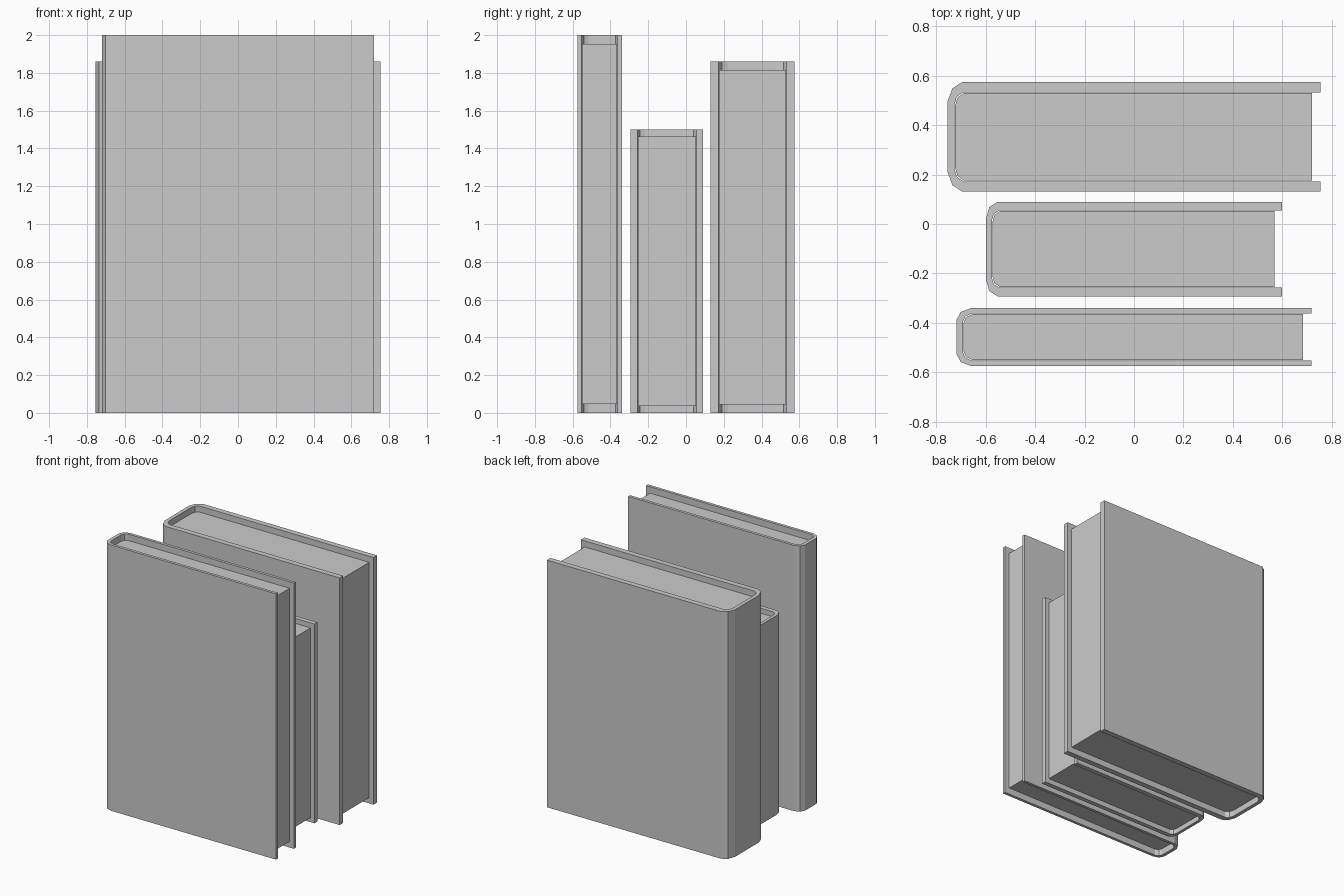
import bpy, bmesh

if "Cube" in bpy.data.objects:
    bpy.data.objects.remove(bpy.data.objects["Cube"])


def extrude_profile(name, pts, z0, z1):
    """Flat-shaded prism from an (x, y) outline."""
    bm = bmesh.new()
    face = bm.faces.new([bm.verts.new((x, y, z0)) for x, y in pts])
    ext = bmesh.ops.extrude_face_region(bm, geom=[face])
    for v in ext["geom"]:
        if isinstance(v, bmesh.types.BMVert):
            v.co.z = z1
    bmesh.ops.recalc_face_normals(bm, faces=bm.faces)
    mesh = bpy.data.meshes.new(name)
    bm.to_mesh(mesh)
    bm.free()
    obj = bpy.data.objects.new(name, mesh)
    bpy.context.collection.objects.link(obj)
    return obj


def u_path(x_front, x_spine, y0, y1, corner):
    """Path from the back board's front edge around the spine to the other board.
    corner = (dx, dy) offsets from the sharp spine corner."""
    half = [(x_front, y1)] + [(x_spine + dx, y1 - dy) for dx, dy in corner]
    return half + [(x, y0 + y1 - y) for x, y in reversed(half)]


def book(name, hx, y0, y1, height, board, spine, margin, outer, inner):
    # Hard cover: outer outline and inner outline joined into one U
    out = u_path(hx, -hx, y0, y1, outer)
    inn = u_path(hx, -hx + spine, y0 + board, y1 - board, inner)
    extrude_profile(name + "_cover", out + inn[::-1], 0, height)
    # Page block, set in from the cover edges
    gap = 0.003
    pages = u_path(hx - margin[0], -hx + spine + gap,
                   y0 + board + gap, y1 - board - gap, inner)
    extrude_profile(name + "_pages", pages, margin[1], height - margin[1])


# Back, middle and front book
book("thick_book", 0.755, 0.131, 0.575, 1.86, 0.042, 0.028, (0.034, 0.044),
     [(0.06, 0), (0.02, 0.026), (0, 0.08)],
     [(0.036, 0), (0.01, 0.018), (0, 0.05)])
book("small_book", 0.598, -0.293, 0.090, 1.50, 0.035, 0.023, (0.03, 0.036),
     [(0.046, 0), (0.012, 0.022), (0, 0.066)],
     [(0.03, 0), (0.007, 0.015), (0, 0.04)])
book("tall_book", 0.719, -0.575, -0.340, 2.0, 0.022, 0.026, (0.034, 0.047),
     [(0.06, 0), (0.018, 0.016), (0, 0.05)],
     [(0.036, 0), (0.01, 0.012), (0, 0.036)])
